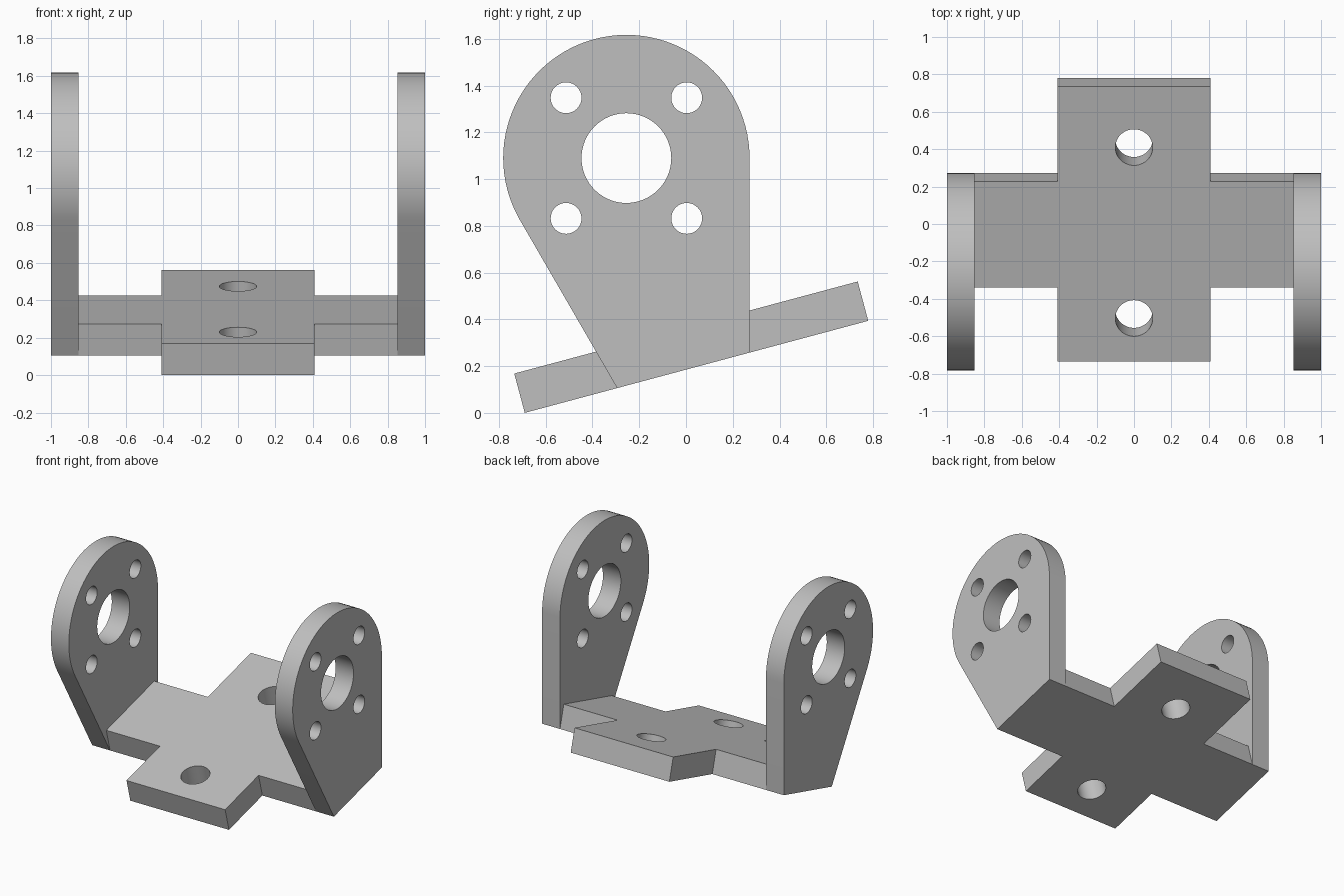
import bpy
import math

if "Cube" in bpy.data.objects:
    bpy.data.objects.remove(bpy.data.objects["Cube"])

TILT = math.radians(15)      # slope of the base plate
THICK = 0.174                # base plate thickness
BASE_Z = 0.185               # height of the plate underside at y = 0
INNER, OUTER = 0.852, 1.0    # inner and outer faces of the side arms
CY, CZ, R = -0.255, 1.09, 0.527   # rounded head of the arms

grey = bpy.data.materials.new("light grey")
grey.diffuse_color = (0.52, 0.52, 0.52, 1)
grey.use_nodes = True
grey.node_tree.nodes["Principled BSDF"].inputs["Base Color"].default_value = grey.diffuse_color


def circle(cx, cy, r, n=48):
    return [(cx + r * math.cos(2 * math.pi * i / n),
             cy + r * math.sin(2 * math.pi * i / n)) for i in range(n)]


def plate(name, loops, thickness, location, rotation):
    """Flat plate from an outline and its holes, centred on its thickness."""
    curve = bpy.data.curves.new(name, 'CURVE')
    curve.dimensions = '2D'
    curve.fill_mode = 'BOTH'
    curve.extrude = thickness / 2
    for pts in loops:
        spline = curve.splines.new('POLY')
        spline.points.add(len(pts) - 1)
        for p, (x, y) in zip(spline.points, pts):
            p.co = (x, y, 0, 1)
        spline.use_cyclic_u = True
    obj = bpy.data.objects.new(name, curve)
    bpy.context.collection.objects.link(obj)
    obj.location, obj.rotation_euler = location, rotation
    bpy.ops.object.select_all(action='DESELECT')
    obj.select_set(True)
    bpy.context.view_layer.objects.active = obj
    bpy.ops.object.convert(target='MESH')
    obj = bpy.context.view_layer.objects.active
    # weld the rims so that walls and faces form one solid
    bpy.ops.object.mode_set(mode='EDIT')
    bpy.ops.mesh.select_all(action='SELECT')
    bpy.ops.mesh.remove_doubles(threshold=0.0005)
    bpy.ops.mesh.normals_make_consistent(inside=False)
    bpy.ops.object.mode_set(mode='OBJECT')
    bpy.ops.object.shade_smooth_by_angle(angle=math.radians(25))
    obj.data.materials.clear()
    obj.data.materials.append(grey)
    return obj


# Cross-shaped sloping base with two bolt holes
w, u0, u1, v0, v1 = 0.408, -0.714, 0.807, -0.305, 0.2816
cross = [(-w, u0), (w, u0), (w, v0), (INNER, v0), (INNER, v1), (w, v1),
         (w, u1), (-w, u1), (-w, v1), (-INNER, v1), (-INNER, v0), (-w, v0)]
plate("base_plate", [cross, circle(0, -0.475, 0.1), circle(0, 0.471, 0.1)], THICK,
      (0, -THICK / 2 * math.sin(TILT), BASE_Z + THICK / 2 * math.cos(TILT)),
      (TILT, 0, 0))

# Side arms: rounded head, straight back, slanted front, sloping foot
front, back = v0 * math.cos(TILT), CY + R
arm = [(y, BASE_Z + y * math.tan(TILT)) for y in (front, back)]
steps = 56
for i in range(steps + 1):
    a = math.radians(210 * i / steps)
    arm.append((CY + R * math.cos(a), CZ + R * math.sin(a)))

# Large centre hole and four bolt holes
holes = [circle(CY, CZ, 0.192, 64)]
for sy in (-1, 1):
    for sz in (-1, 1):
        holes.append(circle(CY + sy * 0.258, CZ + sz * 0.258, 0.066, 32))

for side, name in ((-1, "left_arm"), (1, "right_arm")):
    plate(name, [arm] + holes, OUTER - INNER,
          (side * (INNER + OUTER) / 2, 0, 0), (math.pi / 2, 0, math.pi / 2))
